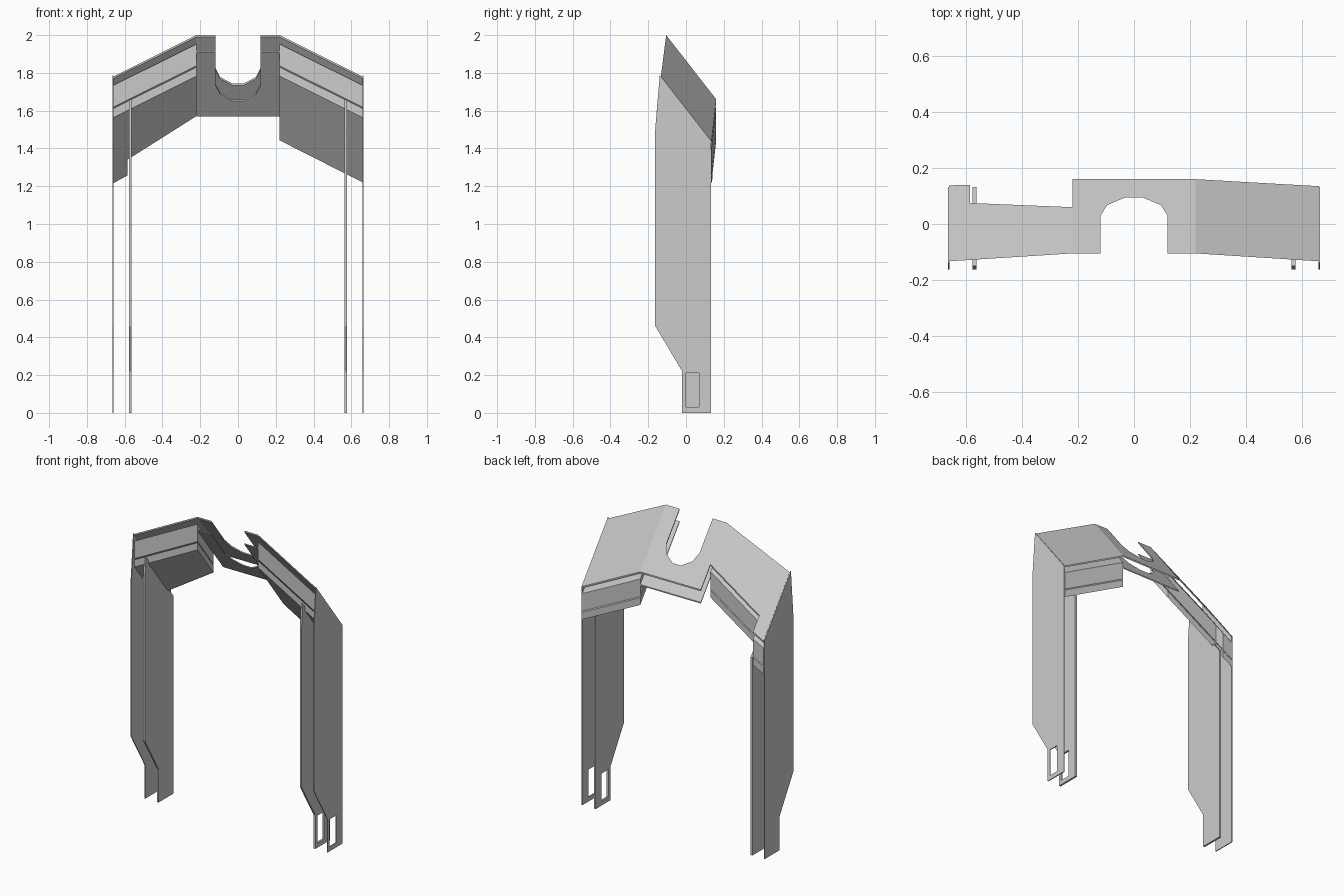
import bpy, bmesh
from mathutils import Vector

if "Cube" in bpy.data.objects:
    bpy.data.objects.remove(bpy.data.objects["Cube"])


def finish(name, bm):
    bmesh.ops.recalc_face_normals(bm, faces=bm.faces)
    me = bpy.data.meshes.new(name)
    bm.to_mesh(me)
    bm.free()
    ob = bpy.data.objects.new(name, me)
    bpy.context.collection.objects.link(ob)
    return ob


def prism(bm, loops, vec):
    """Fill one outline (plus optional holes) and extrude it along vec."""
    edges = []
    for pts in loops:
        vs = [bm.verts.new(p) for p in pts]
        edges += [bm.edges.new((vs[i - 1], vs[i])) for i in range(len(vs))]
    res = bmesh.ops.triangle_fill(bm, use_beauty=True, use_dissolve=False, edges=edges)
    faces = [g for g in res["geom"] if isinstance(g, bmesh.types.BMFace)]
    ext = bmesh.ops.extrude_face_region(bm, geom=faces, use_keep_orig=True)
    new = [g for g in ext["geom"] if isinstance(g, bmesh.types.BMVert)]
    bmesh.ops.translate(bm, verts=new, vec=Vector(vec))


def roof_z(x, y):
    return 2.0 - 1.283 * (y + 0.105) - 0.58 * max(0.0, abs(x) - 0.22)


def slab(name, plans, drop, thick):
    """Sloping slab following the roof, shifted down by drop."""
    bm = bmesh.new()
    for plan in plans:
        prism(bm, [[(x, y, roof_z(x, y) - drop) for x, y in plan]], (0, 0, -thick))
    return finish(name, bm)


# Plan outlines
half = [(0.22, 0.16), (0.22, -0.105), (0.12, -0.105), (0.12, 0.03),
        (0.095, 0.068), (0.03, 0.095)]
center = half + [(-x, y) for x, y in reversed(half)]
right_wing = [(0.22, -0.105), (0.66, -0.133), (0.66, 0.135), (0.22, 0.16)]
left_wing = [(-0.22, -0.105), (-0.66, -0.133), (-0.66, 0.138), (-0.585, 0.14),
             (-0.585, 0.075), (-0.22, 0.06)]

# Roof sheet and the second sheet below its middle
slab("roof_sheet", [center, right_wing, left_wing], 0.0, 0.01)
slab("lower_center_sheet", [center], 0.083, 0.008)

# Two stacked layers under each wing, separated by a narrow groove
for side, plan in (("right", right_wing), ("left", left_wing)):
    slab(side + "_wing_upper_box", [plan], 0.047, 0.115)
    slab(side + "_wing_lower_box", [plan], 0.17, 0.047)

# Side plates: the outer pair reaches the roof, the inner pair stops lower
base = [(-0.163, 0.46), (-0.02, 0.22), (-0.02, 0.0), (0.133, 0.0)]
outer = base + [(0.133, 1.437), (-0.139, 1.787), (-0.163, 1.5)]
inner = base + [(0.133, 1.30), (-0.15, 1.66), (-0.163, 1.5)]
window = [(0.0, 0.03), (0.07, 0.03), (0.07, 0.21), (0.0, 0.21)]

for side, s in (("right", 1), ("left", -1)):
    for kind, outline, x0, t in (("outer", outer, 0.659, 0.006),
                                 ("inner", inner, 0.563, 0.013)):
        loops = [outline, window] if s > 0 else [outline]
        bm = bmesh.new()
        prism(bm, [[(s * x0, y, z) for y, z in lp] for lp in loops], (s * t, 0, 0))
        finish(side + "_" + kind + "_leg_plate", bm)
